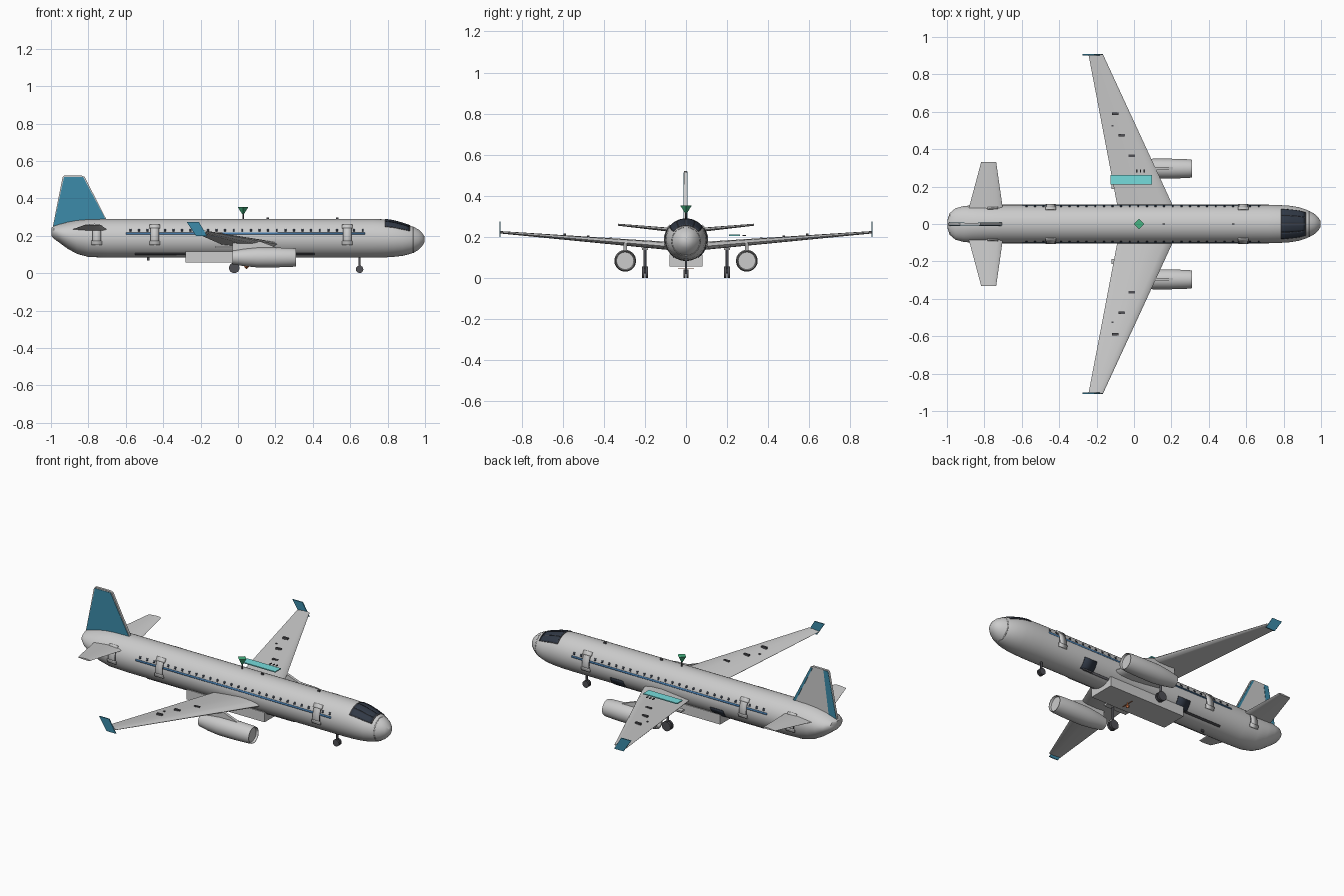
import bpy, bmesh, math
from mathutils import Matrix, Vector

if "Cube" in bpy.data.objects:
    bpy.data.objects.remove(bpy.data.objects["Cube"])

def material(name, rgb):
    m = bpy.data.materials.new(name)
    m.diffuse_color = (*rgb, 1)
    m.use_nodes = True
    m.node_tree.nodes["Principled BSDF"].inputs["Base Color"].default_value = m.diffuse_color
    return m

BLUE = material("teal_blue", (0.045, 0.26, 0.40))
STRIPE = material("stripe_blue", (0.06, 0.2, 0.42))
DARK = material("dark_glass", (0.03, 0.04, 0.06))
RUBBER = material("rubber", (0.08, 0.08, 0.09))
CYAN = material("cyan", (0.18, 0.72, 0.72))
GREEN = material("green", (0.06, 0.45, 0.22))
ORANGE = material("orange", (0.75, 0.22, 0.08))
WHITE = material("white", (0.8, 0.8, 0.81))

def finish(name, bm, mat=None, fix=True):
    if fix:
        bmesh.ops.recalc_face_normals(bm, faces=bm.faces)
    me = bpy.data.meshes.new(name)
    bm.to_mesh(me)
    bm.free()
    ob = bpy.data.objects.new(name, me)
    bpy.context.collection.objects.link(ob)
    me.materials.append(mat or WHITE)
    return ob

def loft(name, rings, mat=None):
    bm = bmesh.new()
    vs = [[bm.verts.new(p) for p in r] for r in rings]
    n = len(vs[0])
    for a, b in zip(vs, vs[1:]):
        for i in range(n):
            bm.faces.new((a[i], a[(i + 1) % n], b[(i + 1) % n], b[i]))
    bm.faces.new(vs[0])
    bm.faces.new(vs[-1])
    return finish(name, bm, mat)

def box(name, x, y, z, mat=None):
    return loft(name, [[(a, y[0], z[0]), (a, y[1], z[0]), (a, y[1], z[1]), (a, y[0], z[1])] for a in x], mat)

def prism(name, pts, y0, y1, mat=None):
    return loft(name, [[(x, y, z) for x, z in pts] for y in (y0, y1)], mat)

def tube(name, p, q, r1, r2, mat=None, n=20):
    p, q = Vector(p), Vector(q)
    bm = bmesh.new()
    rot = (q - p).to_track_quat('Z', 'Y').to_matrix().to_4x4()
    bmesh.ops.create_cone(bm, cap_ends=True, segments=n, radius1=r1, radius2=r2,
                          depth=(q - p).length, matrix=Matrix.Translation((p + q) / 2) @ rot)
    return finish(name, bm, mat)

# Fuselage stations: x, bottom z, top z, half width
ST = [(-.997, .198, .243, .022), (-.985, .185, .252, .058), (-.955, .163, .262, .084),
      (-.91, .13, .274, .096), (-.86, .103, .283, .1), (-.80, .087, .288, .102),
      (-.70, .083, .29, .103), (.72, .083, .29, .103), (.78, .084, .288, .101),
      (.83, .087, .281, .098), (.88, .093, .267, .09), (.92, .103, .254, .077),
      (.94, .110, .247, .068), (.965, .125, .234, .054), (.985, .145, .215, .036),
      (.997, .166, .196, .016)]

def section(x):
    for a, b in zip(ST, ST[1:]):
        if x <= b[0]:
            t = (x - a[0]) / (b[0] - a[0])
            lo, hi, w = (a[i] + t * (b[i] - a[i]) for i in (1, 2, 3))
            return (lo + hi) / 2, (hi - lo) / 2, w
    return section(ST[-1][0])

def skin(x, a, off=0.0):
    c, h, w = section(x)
    return (x, (w + off) * math.cos(a), c + (h + off) * math.sin(a))

loft("fuselage", [[skin(s[0], 2 * math.pi * i / 40) for i in range(40)] for s in ST])

def patch(name, x0, x1, a0, a1, off, mat=None, nx=1, na=4):
    """Thin panel that follows the fuselage skin."""
    bm = bmesh.new()
    g = [[bm.verts.new(skin(x0 + (x1 - x0) * i / nx, a0 + (a1 - a0) * j / na, off))
          for j in range(na + 1)] for i in range(nx + 1)]
    for i in range(nx):
        for j in range(na):
            bm.faces.new((g[i][j], g[i][j + 1], g[i + 1][j + 1], g[i + 1][j]))
    ob = finish(name, bm, mat, False)
    mod = ob.modifiers.new("thickness", 'SOLIDIFY')
    mod.thickness = off
    mod.offset = -1
    return ob

def side_patch(name, s, x0, x1, z0, z1, off, mat=None, nx=1, na=4):
    c, h, _ = section((x0 + x1) / 2)
    a0, a1 = (math.asin((z - c) / h) for z in (z0, z1))
    if s < 0:
        a0, a1 = math.pi - a1, math.pi - a0
    return patch(name, x0, x1, a0, a1, off, mat, nx, na)

# Cockpit glass and nose seam
rad = math.radians
patch("windshield_frame", .785, .92, rad(38), rad(142), .002, RUBBER, 8, 16)
for k, (a, b) in enumerate(((40, 63), (65, 89), (91, 115), (117, 140))):
    patch("windshield_pane", .79, .915, rad(a), rad(b), .0035, DARK, 8, 5)
patch("nose_seam", .937, .942, 0, 2 * math.pi, .001, None, 1, 40)

# Side details: stripe, windows, doors, keel strip
for s in (1, -1):
    side_patch("side_stripe", s, -.6, .68, .207, .217, .0015, STRIPE, 1, 1)
    side_patch("keel_strip", s, -.55, .41, .100, .107, .003, RUBBER, 1, 1)
    for i in range(28):
        x = -.575 + i * .046
        side_patch("cabin_window", s, x - .005, x + .005, .224, .236, .002, DARK, 1, 1)
    for x, z0, z1 in ((-.755, .155, .25), (-.445, .155, .255), (.585, .155, .255)):
        side_patch("door_frame", s, x - .023, x + .023, z0, z1, .003, RUBBER)
        side_patch("door", s, x - .020, x + .020, z0, z1, .005)
        side_patch("door_sill", s, x - .028, x + .028, z0 - .002, z0 + .018, .006)
        side_patch("door_lintel", s, x - .028, x + .028, z1 - .016, z1 + .002, .006)
for x in (.385, -.27):
    side_patch("cargo_door", 1, x - .042, x + .042, .102, .155, .003, DARK)

# Wings and stabilisers share one aerofoil (chord fraction, thickness fraction)
FOIL = [(0, 0), (.04, .25), (.15, .45), (.4, .55), (.7, .32), (1, .03),
        (1, -.03), (.7, -.25), (.4, -.42), (.15, -.38), (.04, -.22)]

def wing(name, s, root, tip):
    loft(name, [[(le + (te - le) * f, s * y, z + t * h) for f, h in FOIL]
                for y, le, te, z, t in (root, tip)])

for s in (1, -1):
    wing("wing", s, (.05, .23, -.08, .151, .042), (.905, -.165, -.243, .222, .012))
    wing("stabiliser", s, (.04, -.695, -.895, .230, .022), (.332, -.737, -.817, .259, .010))
    prism("winglet", [(-.165, .2), (-.225, .2), (-.275, .275), (-.21, .275)],
          s * .902, s * .908, BLUE)
    for x, y in ((-.1, .59), (-.065, .475), (-.012, .365)):
        z = .168 + .083 * (y - .1)
        box("wing_fitting", (x - .017, x + .017), (s * y - .006, s * y + .006), (z - .015, z + .008), RUBBER)
    box("wing_marker", (-.12, -.11), (s * .525 - .004, s * .525 + .004), (.185, .203), RUBBER)

    # Engine nacelle turned around its axis, hung on a pylon
    prof = [(.297, .001), (.297, .042), (.309, .045), (.31, .047), (.29, .05), (.2, .053),
            (.1, .053), (.03, .046), (-.03, .036), (-.03, .026), (-.01, .001)]
    loft("engine", [[(x, s * .296 + r * math.cos(t), .084 + r * math.sin(t))
                     for t in (2 * math.pi * i / 32 for i in range(32))] for x, r in prof])
    prism("engine_pylon", [(.22, .132), (.12, .17), (-.03, .165), (-.03, .12), (.2, .12)],
          s * .296 - .008, s * .296 + .008)

    # Main landing gear
    tube("main_strut", (-.02, s * .2, .03), (-.02, s * .2, .16), .007, .007, RUBBER, 12)
    tube("main_axle", (-.02, s * .2 - .012, .029), (-.02, s * .2 + .012, .029), .006, .006, RUBBER, 12)
    box("gear_bay_panel", (-.12, .03), (s * .2 - .014, s * .2 + .014), (.136, .146))
    for d in (-.009, .009):
        tube("main_wheel", (-.02, s * .2 + d - .006, .028), (-.02, s * .2 + d + .006, .028), .028, .028, RUBBER, 24)
    tube("nose_wheel", (.65, s * .008 - .005, .021), (.65, s * .008 + .005, .021), .02, .02, RUBBER, 24)
tube("nose_strut", (.65, 0, .02), (.65, 0, .1), .006, .006, RUBBER, 12)

# Fin with coloured panels
prism("fin", [(-.993, .235), (-.70, .28), (-.82, .515), (-.835, .521), (-.93, .521), (-.938, .512)], -.009, .005)
prism("fin_panel", [(-.987, .252), (-.708, .288), (-.828, .514), (-.93, .514)], -.011, -.009, BLUE)
prism("rudder_stripe", [(-.99, .25), (-.94, .262), (-.905, .518), (-.935, .518)], .005, .007, BLUE)
prism("fin_edge_stripe", [(-.722, .288), (-.705, .288), (-.822, .512), (-.834, .512)], .005, .007, BLUE)

# Belly fairing and small antennas
box("belly_fairing", (-.28, .23), (-.08, .08), (.057, .115))
for x, z0, z1 in ((.16, .285, .299), (.53, .285, .299), (-.48, .068, .09)):
    box("antenna", (x - .007, x + .007), (-.003, .003), (z0, z1), RUBBER)

# Coloured equipment: top beacon, bottom beacon, tray above the wing
tube("beacon_stem", (.027, 0, .28), (.027, 0, .32), .004, .004, RUBBER, 10)
tube("beacon_cone", (.027, 0, .31), (.027, 0, .353), .001, .028, GREEN, 4)
tube("lower_beacon", (.045, 0, .022), (.045, 0, .034), .001, .014, ORANGE, 4)
tube("lower_beacon_top", (.045, 0, .034), (.045, 0, .046), .014, .001, ORANGE, 4)
box("lower_beacon_bar", (.043, .047), (-.04, .04), (.046, .049), ORANGE)
tube("lower_beacon_stem", (.045, 0, .04), (.045, 0, .06), .003, .003, ORANGE, 8)
box("wing_tray", (-.125, .097), (.21, .262), (.205, .211), CYAN)
for x in (.015, .035, .055):
    box("tray_pin", (x - .003, x + .003), (.275, .292), (.205, .210), RUBBER)

bpy.ops.object.select_all(action='SELECT')
bpy.context.view_layer.objects.active = bpy.data.objects["fuselage"]
bpy.ops.object.shade_smooth_by_angle(angle=math.radians(32))
